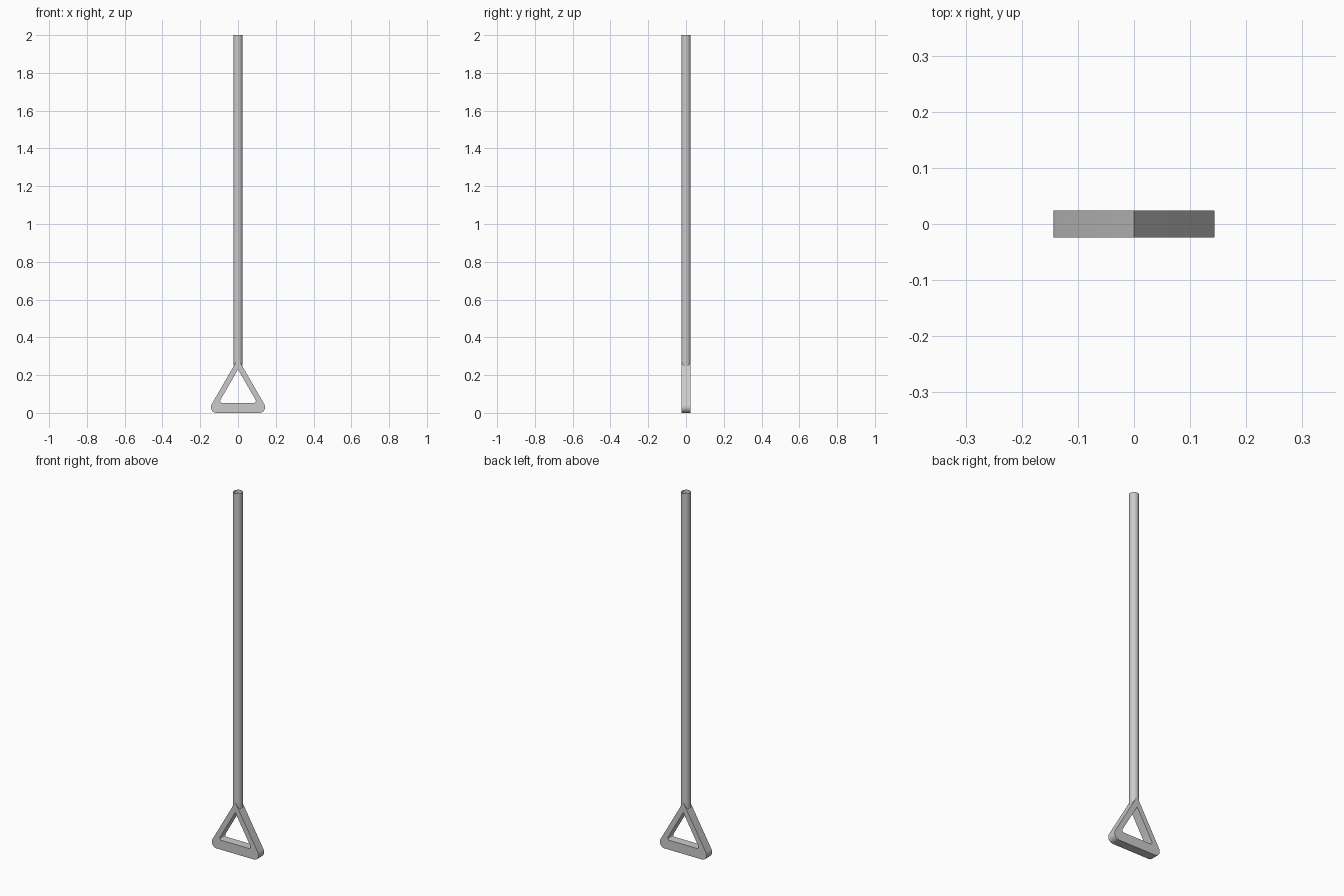
import bpy, bmesh, math

if "Cube" in bpy.data.objects:
    bpy.data.objects.remove(bpy.data.objects["Cube"])

HALF = 0.0245   # half depth of the grip and pole radius
STEPS = 6       # segments per rounded corner


def finish(name, bm, angle=35):
    bmesh.ops.recalc_face_normals(bm, faces=bm.faces)
    me = bpy.data.meshes.new(name)
    bm.to_mesh(me)
    bm.free()
    ob = bpy.data.objects.new(name, me)
    bpy.context.collection.objects.link(ob)
    bpy.ops.object.select_all(action='DESELECT')
    ob.select_set(True)
    bpy.context.view_layer.objects.active = ob
    bpy.ops.object.shade_smooth_by_angle(angle=math.radians(angle))
    return ob


def triangle(apex, base, radius):
    """Equilateral outline: sharp apex, two rounded lower corners."""
    cx = (apex - base) / math.sqrt(3) - math.sqrt(3) * radius
    right = []
    for i in range(STEPS + 1):
        a = math.radians(30 - 120 * i / STEPS)
        right.append((cx + radius * math.cos(a), base + radius + radius * math.sin(a)))
    return [(0, apex)] + right + [(-x, z) for x, z in reversed(right)]


# Triangular grip: outer and inner outlines joined into a solid frame
bm = bmesh.new()
loops = []
for pts in (triangle(0.287, 0, 0.03), triangle(0.23, 0.053, 0.01)):
    for y in (-HALF, HALF):
        loops.append([bm.verts.new((x, y, z)) for x, z in pts])
out_f, out_b, in_f, in_b = loops
for a, b in ((out_f, out_b), (out_b, in_b), (in_b, in_f), (in_f, out_f)):
    n = len(a)
    for i in range(n):
        j = (i + 1) % n
        bm.faces.new((a[i], a[j], b[j], b[i]))
finish("triangle_grip", bm)

# Long pole: open-ended tube
bm = bmesh.new()
bmesh.ops.create_cone(bm, cap_ends=False, segments=16,
                      radius1=HALF, radius2=HALF, depth=1.75)
bmesh.ops.translate(bm, verts=bm.verts, vec=(0, 0, 1.125))
finish("pole", bm)
